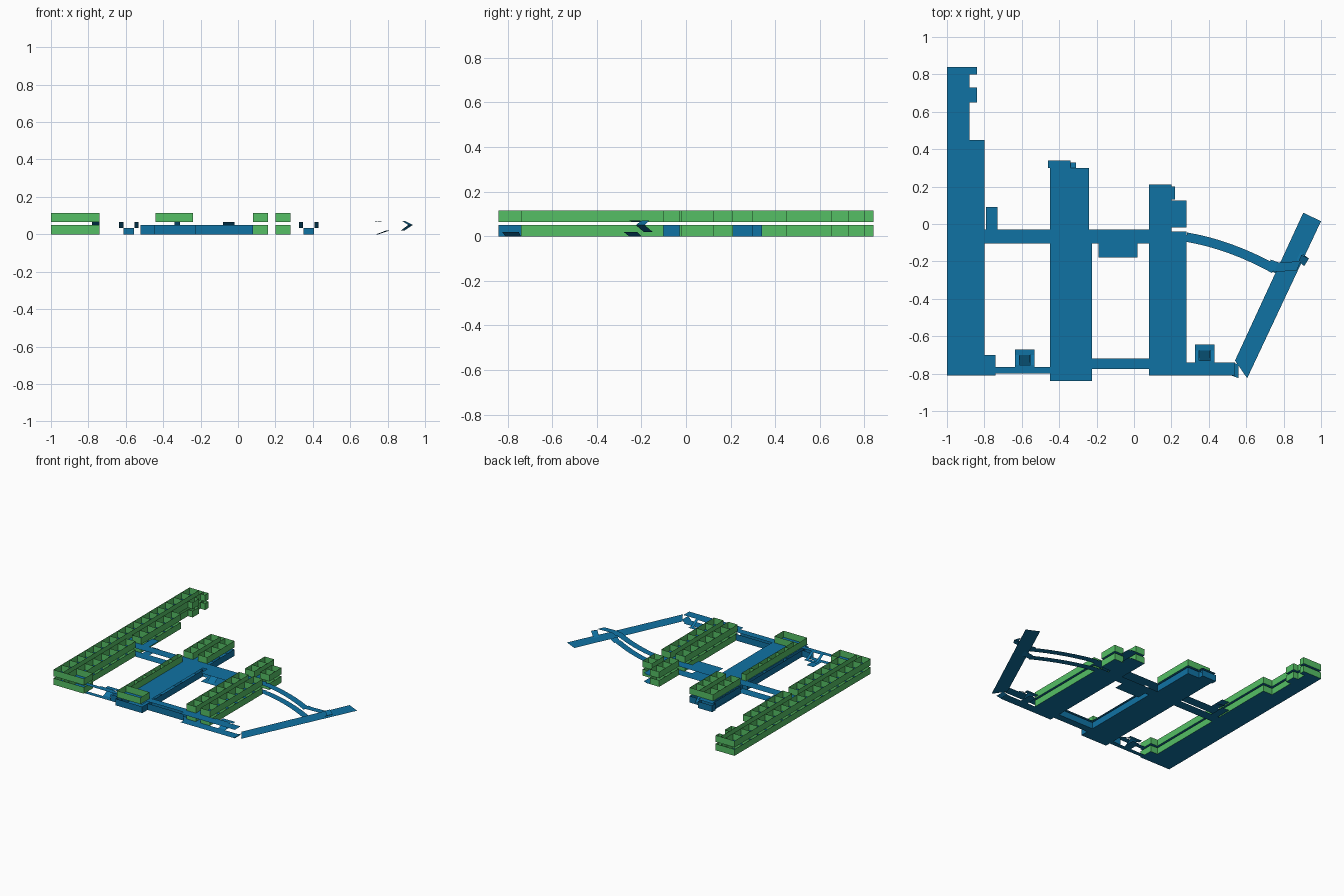
import bpy, bmesh, math

if "Cube" in bpy.data.objects:
    bpy.data.objects.remove(bpy.data.objects["Cube"], do_unlink=True)


def material(name, rgb):
    m = bpy.data.materials.new(name)
    m.diffuse_color = (*rgb, 1)
    m.use_nodes = True
    m.node_tree.nodes["Principled BSDF"].inputs["Base Color"].default_value = (*rgb, 1)
    return m


GREEN = material("wall green", (0.09, 0.52, 0.13))
BLUE = material("floor blue", (0.005, 0.17, 0.37))
LOW, HIGH, WALL = 0.0, 0.065, 0.05


class Part:
    """Collects thin sheets into one named object."""
    def __init__(self, name, mat):
        self.name, self.mat, self.bm = name, mat, bmesh.new()

    def quad(self, *pts):
        self.bm.faces.new([self.bm.verts.new(p) for p in pts])

    def plate(self, x0, x1, y0, y1, z):
        self.quad((x0, y0, z), (x1, y0, z), (x1, y1, z), (x0, y1, z))

    def wall(self, a, b, z, h=WALL):
        self.quad((*a, z), (*b, z), (*b, z + h), (*a, z + h))

    def rooms(self, x0, x1, y0, y1, z, n=1):
        # Outer walls with n equal rooms along y
        for x in (x0, x1):
            self.wall((x, y0), (x, y1), z)
        for i in range(n + 1):
            y = y0 + (y1 - y0) * i / n
            self.wall((x0, y), (x1, y), z)

    def ramp(self, x0, x1, y0, y1, z0, z1):
        # Sheet rising along y
        self.quad((x0, y0, z0), (x1, y0, z0), (x1, y1, z1), (x0, y1, z1))

    def done(self):
        me = bpy.data.meshes.new(self.name)
        self.bm.to_mesh(me)
        self.bm.free()
        me.materials.append(self.mat)
        ob = bpy.data.objects.new(self.name, me)
        bpy.context.collection.objects.link(ob)


for level, z in (("lower", LOW), ("upper", HIGH)):
    # Long wing on the right-hand side
    p = Part(level + "_long_wing_floor", BLUE)
    p.plate(-1, -0.88, -0.81, 0.84, z)
    p.plate(-0.88, -0.80, -0.81, 0.45, z)
    p.plate(-0.88, -0.84, 0.80, 0.84, z)
    p.plate(-0.88, -0.84, 0.65, 0.73, z)
    p.plate(-0.80, -0.74, -0.81, -0.70, z)
    p.done()
    p = Part(level + "_long_wing_walls", GREEN)
    p.rooms(-1, -0.92, -0.81, 0.84, z, 17)
    p.rooms(-0.88, -0.80, -0.70, -0.10, z, 6)
    p.rooms(-0.88, -0.80, -0.03, 0.45, z, 5)
    p.rooms(-0.88, -0.74, -0.81, -0.70, z, 1)
    p.rooms(-0.88, -0.84, 0.80, 0.84, z)
    p.rooms(-0.88, -0.84, 0.65, 0.73, z)
    p.wall((-0.92, 0.84), (-0.88, 0.84), z)
    p.wall((-0.92, -0.81), (-0.88, -0.81), z)
    p.wall((-0.88, 0.45), (-0.88, 0.65), z)
    p.wall((-0.88, 0.73), (-0.88, 0.80), z)
    p.done()

    # Middle wing floor
    p = Part(level + "_middle_wing_floor", BLUE)
    p.plate(-0.45, -0.24, -0.84, 0.30, z)
    p.plate(-0.24, -0.225, -0.84, -0.10, z)
    p.plate(-0.46, -0.34, 0.30, 0.34, z)
    p.done()

    # Short double wing
    p = Part(level + "_short_wing_floor", BLUE)
    p.plate(0.08, 0.20, -0.81, 0.13, z)
    p.plate(0.08, 0.20, 0.13, 0.21, z)
    p.plate(0.20, 0.22, 0.13, 0.20, z)
    p.plate(0.20, 0.28, -0.81, -0.04, z)
    p.plate(0.20, 0.28, -0.02, 0.125, z)
    p.done()
    p = Part(level + "_short_wing_walls", GREEN)
    p.rooms(0.08, 0.16, -0.74, -0.10, z, 7)
    p.rooms(0.08, 0.16, -0.03, 0.21, z, 3)
    p.rooms(0.20, 0.28, -0.74, -0.10, z, 6)
    p.rooms(0.20, 0.28, -0.02, 0.125, z, 2)
    p.done()

    # Straight and curved cross corridors
    p = Part(level + "_cross_corridor", BLUE)
    p.plate(-0.80, -0.45, -0.105, -0.03, z)
    p.plate(-0.24, 0.08, -0.105, -0.03, z)
    p.plate(-0.79, -0.73, -0.03, 0.09, z)
    p.plate(-0.19, 0.02, -0.18, -0.105, z)
    p.done()
    p = Part(level + "_curved_corridor", BLUE)
    rim = []
    for i in range(9):
        t = i / 8
        x, y = 0.28 + 0.47 * t, -0.07 - 0.08 * t - 0.09 * t * t
        a = math.atan2(-0.08 - 0.18 * t, 0.47)
        dx, dy = -0.025 * math.sin(a), 0.025 * math.cos(a)
        rim.append(((x - dx, y - dy, z), (x + dx, y + dy, z)))
    for (a, b), (c, d) in zip(rim, rim[1:]):
        p.quad(a, c, d, b)
    p.done()

    # Narrow front corridors
    p = Part(level + "_front_corridor", BLUE)
    p.plate(-0.74, -0.45, -0.80, -0.765, z)
    p.plate(-0.225, 0.08, -0.775, -0.72, z)
    p.plate(0.28, 0.54, -0.81, -0.74, z)
    p.done()

# Middle wing walls: blue below, green above
p = Part("lower_middle_walls", BLUE)
p.rooms(-0.45, -0.225, -0.84, -0.10, LOW, 3)
p.rooms(-0.44, -0.24, -0.03, 0.30, LOW, 2)
p.rooms(-0.46, -0.34, 0.30, 0.34, LOW)
p.wall((-0.41, -0.84), (-0.41, 0.30), LOW)
for y in (-0.775, -0.72):
    p.wall((-0.225, y), (0.08, y), LOW)
p.wall((-0.52, -0.80), (-0.45, -0.80), LOW)
p.wall((-0.52, -0.765), (-0.45, -0.765), LOW)
p.done()
p = Part("upper_middle_walls", GREEN)
p.rooms(-0.44, -0.40, -0.73, -0.10, HIGH, 6)
p.rooms(-0.44, -0.24, -0.84, -0.73, HIGH)
p.rooms(-0.44, -0.36, -0.03, 0.30, HIGH, 4)
p.rooms(-0.32, -0.24, -0.03, 0.30, HIGH, 4)
p.wall((-0.36, 0.30), (-0.32, 0.30), HIGH)
p.done()

# Stair towers beside the front corridors
for name, cx, cy in (("right_stair", -0.583, -0.72), ("left_stair", 0.378, -0.695)):
    p = Part(name, BLUE)
    p.plate(cx - 0.052, cx + 0.052, cy + 0.02, cy + 0.05, 0.033)
    p.plate(cx - 0.052, cx + 0.052, cy - 0.05, cy - 0.035, HIGH)
    p.plate(cx - 0.03, cx + 0.03, cy - 0.05, cy + 0.05, LOW)
    p.ramp(cx - 0.028, cx + 0.028, cy - 0.035, cy + 0.02, LOW, 0.033)
    for s in (-1, 1):
        p.ramp(cx + s * 0.052, cx + s * 0.03, cy + 0.02, cy - 0.035, 0.033, HIGH)
    p.done()

# Small ramps by the corridor and middle wing
p = Part("small_ramps", BLUE)
p.ramp(-0.78, -0.74, 0.00, 0.06, HIGH, 0.045)
p.ramp(-0.15, -0.09, -0.16, -0.11, LOW, 0.033)
p.ramp(-0.08, -0.02, -0.11, -0.16, 0.033, HIGH)
p.ramp(-0.34, -0.31, 0.33, 0.30, 0.03, HIGH)
p.done()

# Slanted walkway with its access ramps
p = Part("slanted_walkway", BLUE)
p.quad((0.54, -0.73, 0.02), (0.605, -0.825, 0.02), (1.0, 0.015, 0.02), (0.905, 0.06, 0.02))
p.quad((0.52, -0.81, 0), (0.56, -0.825, 0.02), (0.56, -0.75, 0.02), (0.52, -0.74, 0))
p.quad((0.74, -0.255, 0), (0.79, -0.28, 0.02), (0.81, -0.22, 0.02), (0.75, -0.20, 0))
p.quad((0.72, -0.24, 0.065), (0.75, -0.255, 0.07), (0.77, -0.205, 0.07), (0.73, -0.19, 0.065))
p.quad((0.75, -0.255, 0.07), (0.87, -0.25, 0.07), (0.89, -0.20, 0.07), (0.77, -0.205, 0.07))
p.quad((0.88, -0.20, 0.07), (0.91, -0.225, 0.05), (0.935, -0.185, 0.05), (0.895, -0.165, 0.07))
p.quad((0.91, -0.225, 0.05), (0.935, -0.185, 0.05), (0.89, -0.15, 0.02), (0.87, -0.19, 0.02))
p.done()
